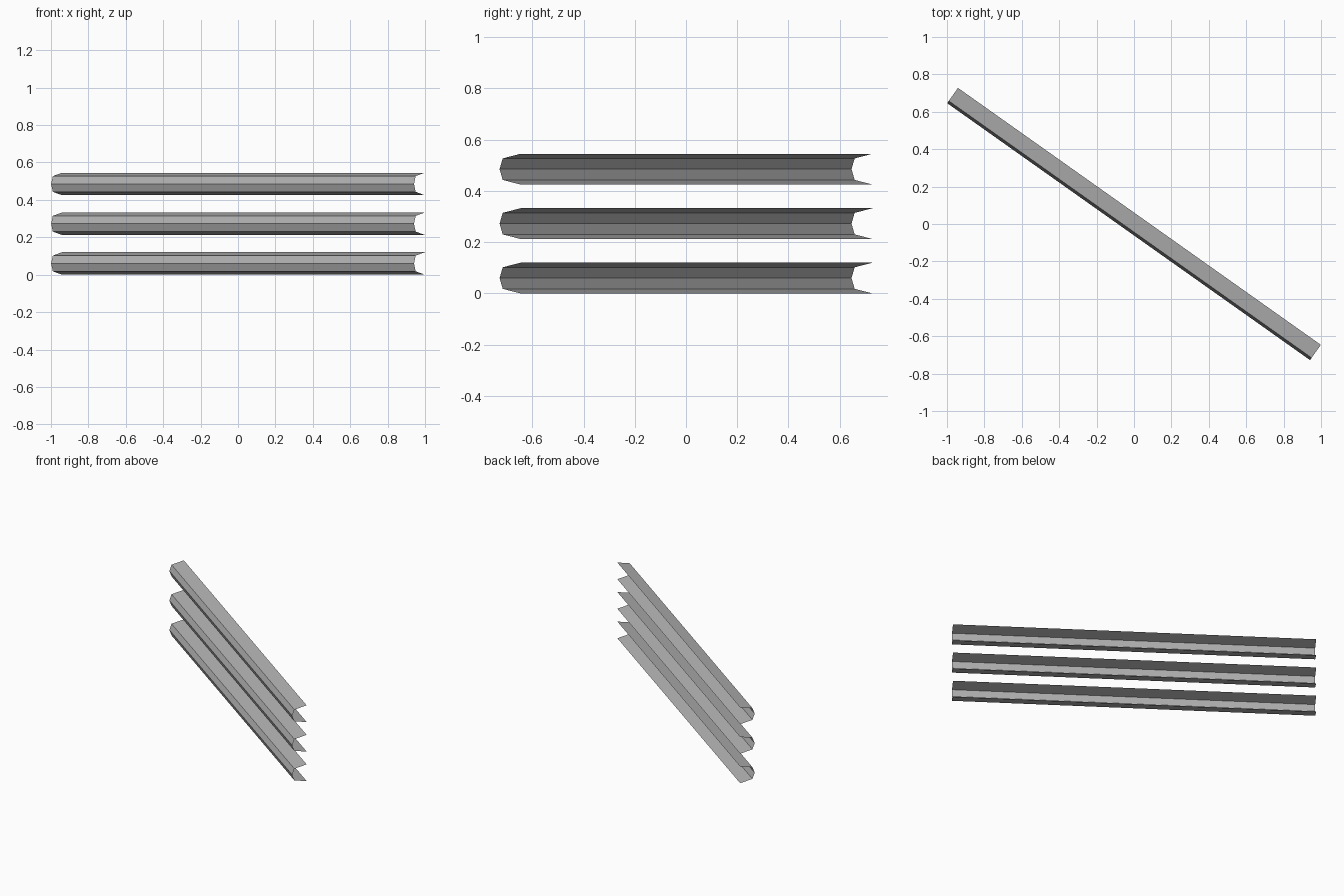
import bpy, bmesh, math

cube = bpy.data.objects.get("Cube")
if cube:
    bpy.data.objects.remove(cube, do_unlink=True)

LENGTH, DEPTH, HEIGHT = 2.377, 0.1, 0.12
ANGLE = math.radians(-35.3)
SPACING = 0.2125

# Galvanised metal
metal = bpy.data.materials.new("grey_metal")
metal.use_nodes = True
grey = (0.45, 0.45, 0.45, 1)
metal.diffuse_color = grey
metal.node_tree.nodes["Principled BSDF"].inputs["Base Color"].default_value = grey

# Open channel section: (depth from front, height)
profile = [(DEPTH, 0), (0.015, 0.018), (0, HEIGHT / 2),
           (0.015, HEIGHT - 0.018), (DEPTH, HEIGHT)]


def make_rail(name, z):
    """Folded sheet rail running along its local x axis."""
    bm = bmesh.new()
    left, right = [
        [bm.verts.new((x, d - DEPTH / 2, h)) for d, h in profile]
        for x in (-LENGTH / 2, LENGTH / 2)]
    for i in range(len(profile) - 1):
        bm.faces.new((left[i], right[i], right[i + 1], left[i + 1]))
    mesh = bpy.data.meshes.new(name)
    bm.to_mesh(mesh)
    bm.free()
    mesh.materials.append(metal)
    rail = bpy.data.objects.new(name, mesh)
    rail.location.z = z
    rail.rotation_euler.z = ANGLE
    bpy.context.collection.objects.link(rail)


# Three stacked rails
for i, name in enumerate(("lower_rail", "middle_rail", "upper_rail")):
    make_rail(name, i * SPACING)
